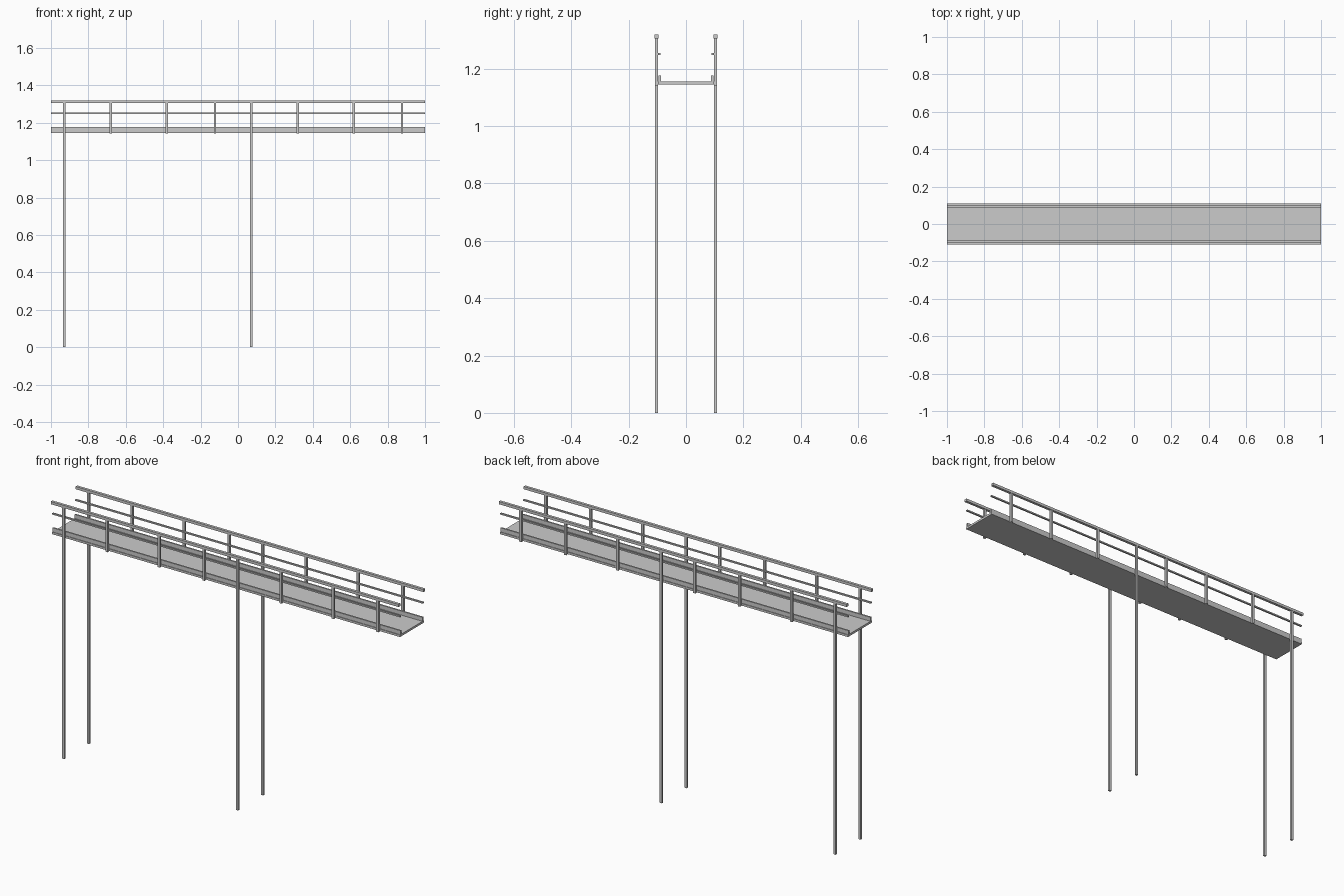
import bpy

if "Cube" in bpy.data.objects:
    bpy.data.objects.remove(bpy.data.objects["Cube"])

LENGTH = 2.0


def box(name, x, y, z):
    """Box from (min, max) ranges on each axis."""
    bpy.ops.mesh.primitive_cube_add(size=1, location=[(a + b) / 2 for a, b in (x, y, z)])
    ob = bpy.context.object
    ob.name = name
    ob.scale = [b - a for a, b in (x, y, z)]
    bpy.ops.object.transform_apply(location=True, rotation=False, scale=True)
    return ob


def mirrored(name, x, y, z):
    """Box on the front side, mirrored to the back side."""
    ob = box(name, x, y, z)
    mod = ob.modifiers.new("mirror", 'MIRROR')
    mod.use_axis = (False, True, False)
    return ob


span = (-LENGTH / 2, LENGTH / 2)

# walkway floor
box("deck", span, (-0.098, 0.098), (1.145, 1.156))

# low kick plates along the deck edges
mirrored("toe_board", span, (-0.095, -0.087), (1.155, 1.177))

# handrails and thinner mid rails
mirrored("top_rail", span, (-0.109, -0.095), (1.305, 1.319))
mirrored("mid_rail", span, (-0.098, -0.089), (1.247, 1.254))

# short railing posts fixed to the deck edge
for x in (-0.68, -0.38, -0.123, 0.32, 0.62, 0.877):
    mirrored("railing_post", (x - 0.0065, x + 0.0065), (-0.108, -0.097), (1.142, 1.306))

# long legs that continue up as railing posts
for x in (-0.93, 0.07):
    mirrored("support_leg", (x - 0.0065, x + 0.0065), (-0.108, -0.097), (0.0, 1.306))
